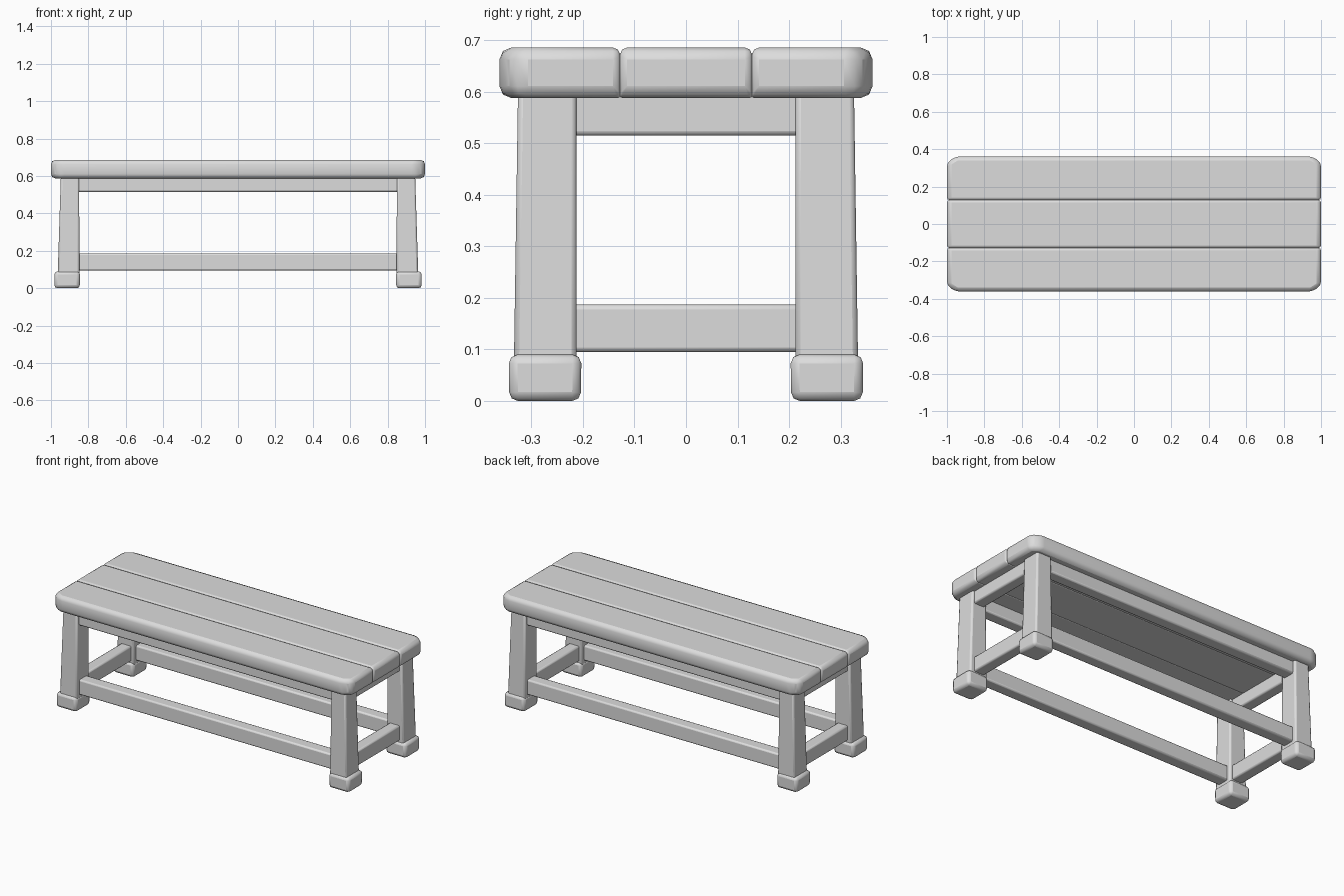
import bpy, bmesh, math

if "Cube" in bpy.data.objects:
    bpy.data.objects.remove(bpy.data.objects["Cube"])

GREY = bpy.data.materials.new("light grey")
GREY.diffuse_color = (0.72, 0.72, 0.72, 1)
GREY.use_nodes = True
GREY.node_tree.nodes["Principled BSDF"].inputs["Base Color"].default_value = GREY.diffuse_color


def finish(name, bm, width, segments=2, weighted=False):
    bmesh.ops.recalc_face_normals(bm, faces=bm.faces)
    me = bpy.data.meshes.new(name)
    bm.to_mesh(me)
    bm.free()
    me.materials.append(GREY)
    ob = bpy.data.objects.new(name, me)
    bpy.context.collection.objects.link(ob)
    mod = ob.modifiers.new("soft edges", 'BEVEL')
    mod.width = width
    mod.segments = segments
    mod.limit_method = 'WEIGHT' if weighted else 'NONE'
    bpy.ops.object.select_all(action='DESELECT')
    ob.select_set(True)
    bpy.context.view_layer.objects.active = ob
    bpy.ops.object.shade_smooth_by_angle(angle=math.radians(35))
    return ob


def loft(bm, bottom, top, z0, z1):
    """Solid between two outlines with equal point counts."""
    lo = [bm.verts.new((x, y, z0)) for x, y in bottom]
    hi = [bm.verts.new((x, y, z1)) for x, y in top]
    n = len(lo)
    bm.faces.new(lo[::-1])
    bm.faces.new(hi)
    for i in range(n):
        j = (i + 1) % n
        bm.faces.new((lo[i], lo[j], hi[j], hi[i]))


def rect(x0, x1, y0, y1):
    return [(x0, y0), (x1, y0), (x1, y1), (x0, y1)]


def block(name, x, y, z, width):
    bm = bmesh.new()
    loft(bm, rect(*x, *y), rect(*x, *y), *z)
    return finish(name, bm, width)


def plank(name, outline, inner_ys):
    """Seat board: wide soft outer edges, narrower ones along the joints."""
    bm = bmesh.new()
    loft(bm, outline, outline, 0.588, 0.686)
    layer = bm.edges.layers.float.new("bevel_weight_edge")
    for e in bm.edges:
        a, b = (v.co for v in e.verts)
        joint = any(abs(a.y - y) < 1e-4 and abs(b.y - y) < 1e-4 for y in inner_ys)
        under = max(a.z, b.z) < 0.6
        e[layer] = (0.2 if under else 0.6) if joint else 1.0
    finish(name, bm, 0.023, 2, True)


# Seat boards
J = 0.128
plank("middle_seat_board", rect(-1, 1, -J, J), (-J, J))
for s, side in ((-1, "front"), (1, "back")):
    pts = [(-1, J), (1, J), (1, 0.33), (0.95, 0.362), (-0.95, 0.362), (-1, 0.33)]
    plank(side + "_seat_board", [(x, y * s) for x, y in pts], (J * s,))

# Tongues closing the joints between the boards
for s, side in ((-1, "front"), (1, "back")):
    block(side + "_seat_joint", (-0.985, 0.985), sorted(((J - 0.03) * s, (J + 0.03) * s)),
          (0.591, 0.674), 0.004)

# Tapered legs and block feet
for sx, xn in ((-1, "left"), (1, "right")):
    for sy, yn in ((-1, "front"), (1, "back")):
        bm = bmesh.new()
        low = [(x * sx, y * sy) for x, y in rect(0.847, 0.964, 0.212, 0.334)]
        high = [(x * sx, y * sy) for x, y in rect(0.85, 0.947, 0.213, 0.326)]
        loft(bm, low, high, 0.07, 0.605)
        finish(f"{yn}_{xn}_leg", bm, 0.01)
        bm = bmesh.new()
        low = [(x * sx, y * sy) for x, y in rect(0.846, 0.982, 0.204, 0.343)]
        high = [(x * sx, y * sy) for x, y in rect(0.845, 0.982, 0.203, 0.344)]
        loft(bm, low, high, 0.0, 0.09)
        finish(f"{yn}_{xn}_foot", bm, 0.017)

# Aprons under the seat and stretchers near the feet
for z, part in (((0.515, 0.6), "apron"), ((0.095, 0.187), "stretcher")):
    for s, a, b in ((-1, "front", "left"), (1, "back", "right")):
        block(f"{a}_{part}", (-0.88, 0.88), sorted((0.235 * s, 0.308 * s)), z, 0.009)
        block(f"{b}_{part}", sorted((0.865 * s, 0.935 * s)), (-0.25, 0.25), z, 0.009)
